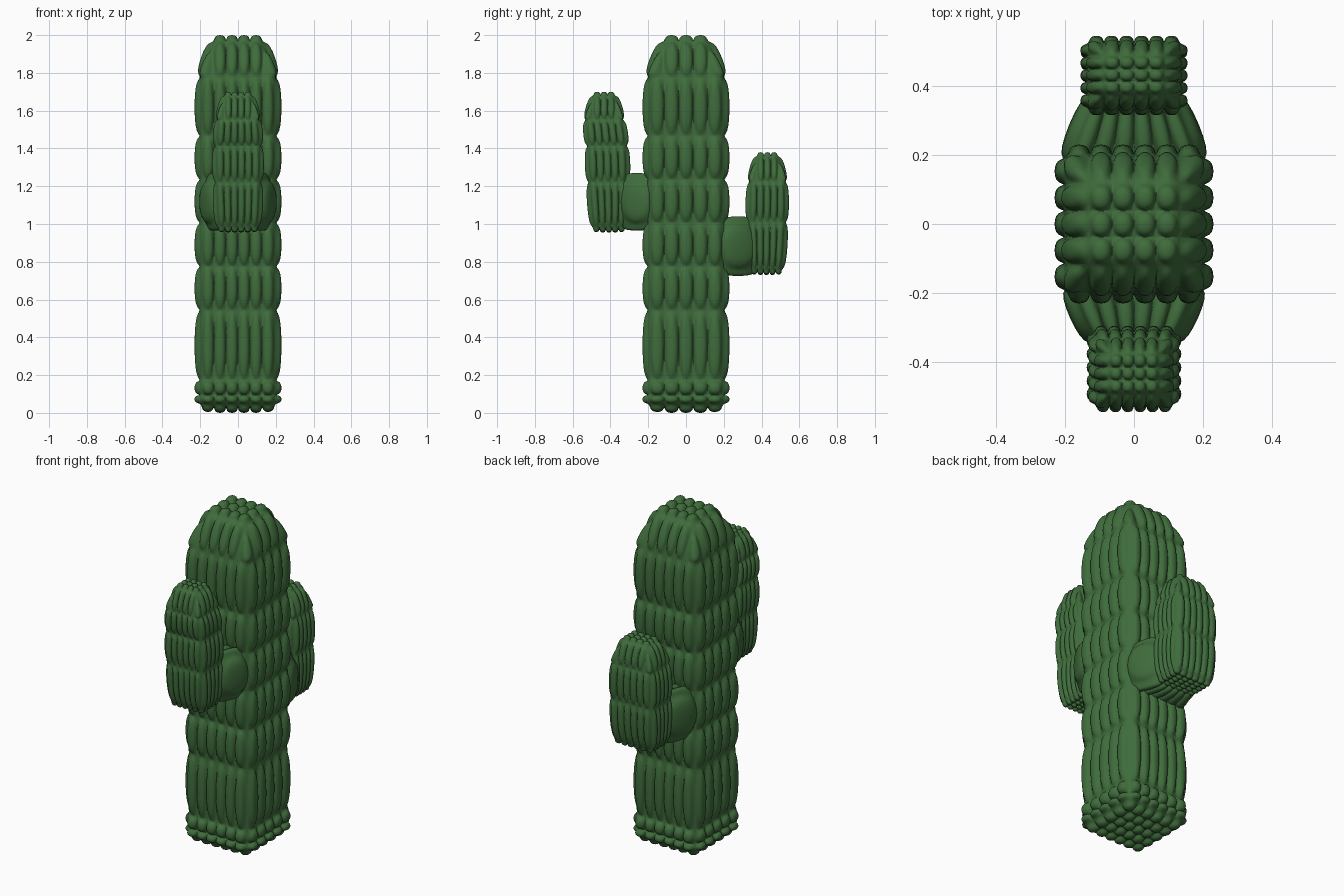
import bpy, bmesh
from mathutils import Vector

if "Cube" in bpy.data.objects:
    bpy.data.objects.remove(bpy.data.objects["Cube"])

green = bpy.data.materials.new("cactus_green")
green.diffuse_color = (0.05, 0.15, 0.045, 1)
green.use_nodes = True
green.node_tree.nodes["Principled BSDF"].inputs["Base Color"].default_value = green.diffuse_color


def fit(obj, lo, hi):
    """Scale the mesh so that its smoothed shape fills the given bounds."""
    dg = bpy.context.evaluated_depsgraph_get()
    pts = [v.co.copy() for v in obj.evaluated_get(dg).data.vertices]
    for a in range(3):
        mn, mx = min(p[a] for p in pts), max(p[a] for p in pts)
        s = (hi[a] - lo[a]) / (mx - mn)
        for v in obj.data.vertices:
            v.co[a] = lo[a] + (v.co[a] - mn) * s
    obj.data.update()


def ribbed(name, nx, ny, levels, cap, foot, puff, lo, hi, along_y=False):
    """Gridded block whose cells are each pushed out and smoothed into ribs.
    levels: (height, half width, half depth, depth offset)"""
    bm = bmesh.new()
    top = len(levels) - 1
    verts = {}

    def vert(i, j, k):
        if (i, j, k) not in verts:
            z, hx, hy, c = levels[k]
            if 0 < i < nx and 0 < j < ny:
                z += cap if k == top else -foot
            x, y = hx * (2 * i / nx - 1), c + hy * (2 * j / ny - 1)
            verts[i, j, k] = bm.verts.new((x, z, y) if along_y else (x, y, z))
        return verts[i, j, k]

    def quad(*keys):
        bm.faces.new([vert(*k) for k in keys])

    for k in range(top):
        for i in range(nx):
            for j in (0, ny):
                quad((i, j, k), (i + 1, j, k), (i + 1, j, k + 1), (i, j, k + 1))
        for j in range(ny):
            for i in (0, nx):
                quad((i, j, k), (i, j + 1, k), (i, j + 1, k + 1), (i, j, k + 1))
    for k in (0, top):
        for i in range(nx):
            for j in range(ny):
                quad((i, j, k), (i + 1, j, k), (i + 1, j + 1, k), (i, j + 1, k))
    bmesh.ops.recalc_face_normals(bm, faces=bm.faces[:])
    bm.normal_update()
    # push every cell out along its own normal
    out = bmesh.ops.extrude_discrete_faces(bm, faces=bm.faces[:])["faces"]
    for f in out:
        f.normal_update()
        n = Vector(f.normal)
        for v in f.verts:
            v.co += n * puff
    for f in bm.faces:
        f.smooth = True
    mesh = bpy.data.meshes.new(name)
    bm.to_mesh(mesh)
    bm.free()
    mesh.materials.append(green)
    obj = bpy.data.objects.new(name, mesh)
    bpy.context.collection.objects.link(obj)
    sub = obj.modifiers.new("smooth", 'SUBSURF')
    sub.levels = sub.render_levels = 2
    bpy.context.view_layer.update()
    fit(obj, lo, hi)
    return obj


# trunk
rows = [0.045, 0.09, 0.165, 0.54, 0.77, 1.0, 1.23, 1.46, 1.77]
ribbed("trunk", 6, 5, [(z, 0.19, 0.19, 0) for z in rows], 0.185, 0.01, 0.043,
       (-0.23, -0.23, 0), (0.23, 0.23, 2.0))

# tall front arm, leaning slightly outwards
ribbed("front_arm", 6, 5,
       [(0.985, 0.102, 0.08, -0.405), (1.22, 0.112, 0.094, -0.41),
        (1.41, 0.112, 0.094, -0.415), (1.545, 0.102, 0.09, -0.43)],
       0.125, 0.005, 0.025, (-0.137, -0.545, 0.955), (0.137, -0.295, 1.70))

# short back arm
ribbed("back_arm", 6, 5,
       [(0.765, 0.12, 0.075, 0.432), (1.01, 0.128, 0.088, 0.435),
        (1.22, 0.122, 0.085, 0.437)],
       0.13, 0.005, 0.025, (-0.155, 0.315, 0.73), (0.155, 0.545, 1.38))

# tapered joints between trunk and arms
ribbed("front_joint", 6, 1,
       [(-0.17, 0.17, 0.12, 1.12), (-0.35, 0.10, 0.12, 1.12)], 0, 0, 0.04,
       (-0.205, -0.38, 0.965), (0.205, -0.14, 1.27), True)
ribbed("back_joint", 6, 1,
       [(0.17, 0.175, 0.12, 0.885), (0.38, 0.10, 0.12, 0.885)], 0, 0, 0.04,
       (-0.21, 0.14, 0.725), (0.21, 0.41, 1.04), True)
